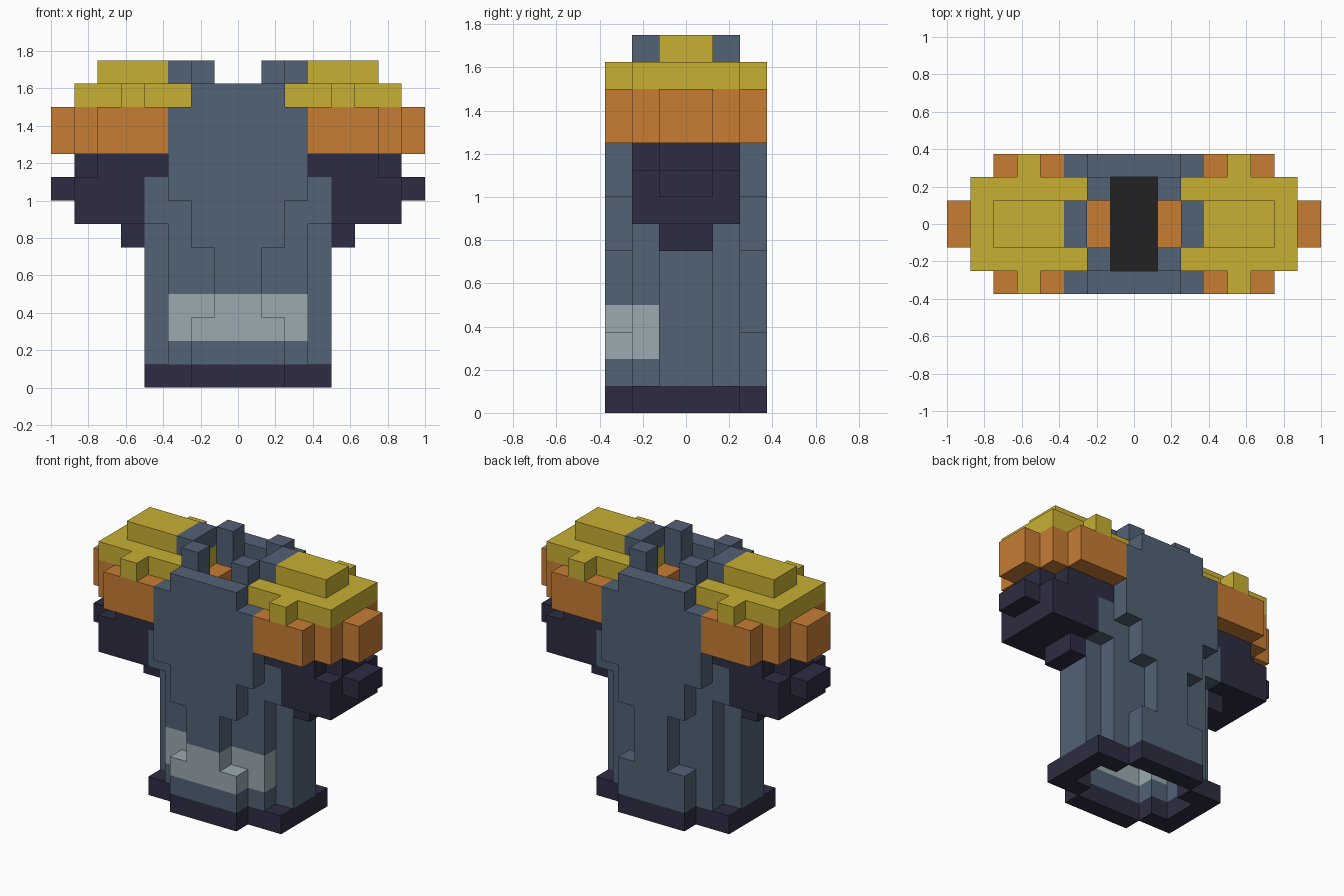
import bpy
import bmesh

UNIT = 0.125  # edge of one block
FRONT, BACK = -1, 1
BOTH = (FRONT, BACK)

old_cube = bpy.data.objects.get("Cube")
if old_cube:
    bpy.data.objects.remove(old_cube, do_unlink=True)


def to_linear(value):
    value /= 255
    return value / 12.92 if value <= 0.04045 else ((value + 0.055) / 1.055) ** 2.4


def make_material(name, *rgb):
    colour = [to_linear(channel) for channel in rgb] + [1]
    material = bpy.data.materials.new(name)
    material.use_nodes = True
    material.diffuse_color = colour
    material.node_tree.nodes["Principled BSDF"].inputs["Base Color"].default_value = colour
    return material


slate = make_material("slate_blue", 82, 98, 118)
yellow = make_material("mustard_yellow", 200, 176, 52)
orange = make_material("burnt_orange", 199, 125, 52)
navy = make_material("dark_navy", 45, 44, 66)
pale = make_material("pale_grey", 154, 170, 176)
black = make_material("lining_black", 34, 34, 34)


def spans(low, high, signs):
    """One centred span if it starts on the axis, else one span per side."""
    if low == 0:
        return [(-high, high)]
    return [tuple(sorted((s * low, s * high))) for s in signs]


def build(name, material, blocks, y_signs=BOTH):
    """Blocks are (x, y, z) ranges in units, mirrored across x and y."""
    bm = bmesh.new()
    for x_range, y_range, (z0, z1) in blocks:
        for x0, x1 in spans(*x_range, (1, -1)):
            for y0, y1 in spans(*y_range, y_signs):
                made = bmesh.ops.create_cube(bm, size=1)
                for v in made["verts"]:
                    v.co.x = UNIT * (x1 if v.co.x > 0 else x0)
                    v.co.y = UNIT * (y1 if v.co.y > 0 else y0)
                    v.co.z = UNIT * (z1 if v.co.z > 0 else z0)
    mesh = bpy.data.meshes.new(name)
    bm.to_mesh(mesh)
    bm.free()
    mesh.materials.append(material)
    obj = bpy.data.objects.new(name, mesh)
    bpy.context.collection.objects.link(obj)
    return obj


OUTER, INNER, CORE = (2, 3), (1, 2), (0, 1)

# Hem ring around the open bottom
build("hem", navy, [
    ((0, 2), OUTER, (0, 1)),
    ((2, 4), INNER, (0, 1)),
    ((3, 4), CORE, (0, 1)),
])

# Front and back panels: raised plate of varying half width, with a recessed wall beside it
bands = [(1, 2, 2), (2, 3, 2), (3, 4, 1), (4, 6, 1), (6, 8, 2)]
for label, side in (("front", FRONT), ("back", BACK)):
    cloth, belt = [], []
    for z0, z1, width in bands:
        is_belt = side == FRONT and z0 in (2, 3)
        target = belt if is_belt else cloth
        target.append(((0, width), OUTER, (z0, z1)))
        target.append(((width, 3), INNER, (z0, z1)))
    cloth += [((0, 3), OUTER, (8, 12)), ((0, 2), OUTER, (12, 13))]
    build(label + "_panel", slate, cloth, (side,))
    if belt:
        build("belt_plate", pale, belt, (side,))

# Side walls and the armpit blocks above them
build("side_walls", slate, [
    ((3, 4), CORE, (1, 7)),
    ((3, 4), INNER, (7, 9)),
])

# Sleeves with stepped ends
build("sleeves", navy, [
    ((4, 7), (0, 2), (7, 9)),
    ((3, 4), CORE, (7, 9)),
    ((3, 6), (0, 2), (9, 10)),
    ((6, 7), CORE, (9, 10)),
    ((7, 8), CORE, (8, 9)),
    ((4, 5), CORE, (6, 7)),
])

# Shoulder guards, stepping in toward the tips
build("shoulder_guards", orange, [
    ((3, 6), OUTER, (10, 12)),
    ((2, 7), (0, 2), (10, 12)),
    ((7, 8), CORE, (10, 12)),
    ((1, 2), CORE, (10, 12)),
])

# Shoulder caps with a cross strap and a raised ridge
build("shoulder_caps", yellow, [
    ((2, 7), (0, 2), (12, 13)),
    ((4, 5), OUTER, (12, 13)),
    ((3, 6), CORE, (13, 14)),
])

# Collar posts and ridge ends around the neck
build("collar", slate, [
    ((1, 2), INNER, (10, 14)),
    ((2, 3), CORE, (13, 14)),
])

# Dark lining closing the neck opening
build("neck_lining", black, [((0, 3), (0, 2), (7.95, 8))])
